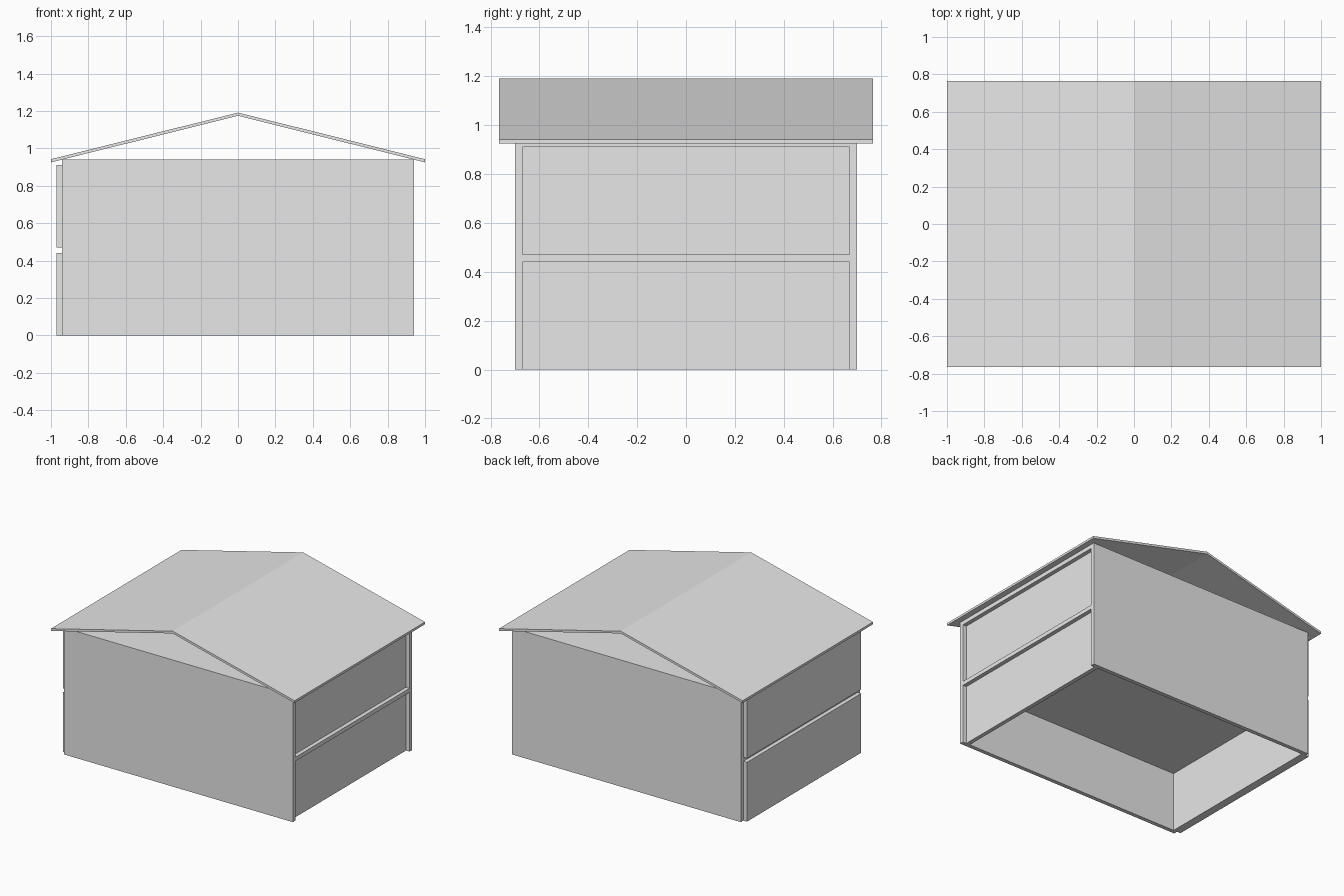
import bpy
import bmesh

cube = bpy.data.objects.get("Cube")
if cube:
    bpy.data.objects.remove(cube, do_unlink=True)

grey = bpy.data.materials.new("light_grey")
grey.use_nodes = True
colour = (0.8, 0.8, 0.8, 1)
grey.diffuse_color = colour
grey.node_tree.nodes["Principled BSDF"].inputs["Base Color"].default_value = colour

HALF_X, HALF_Y = 0.94, 0.70   # outer size of the walls
T = 0.03                      # board thickness
INNER_Y = HALF_Y - T


def extrude_profile(name, profile, y0, y1):
    """Closed solid from an (x, z) outline swept along y."""
    bm = bmesh.new()
    face = bm.faces.new([bm.verts.new((x, y0, z)) for x, z in profile])
    swept = bmesh.ops.extrude_face_region(bm, geom=[face])
    verts = [v for v in swept["geom"] if isinstance(v, bmesh.types.BMVert)]
    bmesh.ops.translate(bm, verts=verts, vec=(0, y1 - y0, 0))
    bmesh.ops.recalc_face_normals(bm, faces=bm.faces)
    mesh = bpy.data.meshes.new(name)
    bm.to_mesh(mesh)
    bm.free()
    mesh.materials.append(grey)
    obj = bpy.data.objects.new(name, mesh)
    bpy.context.collection.objects.link(obj)
    return obj


def board(name, x, y, z):
    return extrude_profile(
        name, [(x[0], z[0]), (x[1], z[0]), (x[1], z[1]), (x[0], z[1])], *y)


# Long walls, open at the gables
board("front_wall", (-HALF_X, HALF_X), (-HALF_Y, -INNER_Y), (0, 0.94))
board("back_wall", (-HALF_X, HALF_X), (INNER_Y, HALF_Y), (0, 0.94))

# Floor slab between the storeys and attic slab, fitted between the walls
board("middle_floor", (-HALF_X, HALF_X), (-INNER_Y, INNER_Y), (0.44, 0.47))
board("attic_floor", (-HALF_X, HALF_X), (-INNER_Y, INNER_Y), (0.91, 0.94))

# End panels per storey: recessed on the left, standing proud on the right
for storey, z in (("lower", (0, 0.44)), ("upper", (0.47, 0.91))):
    board(storey + "_left_panel", (HALF_X - 2 * T, HALF_X - T), (-INNER_Y, INNER_Y), z)
    board(storey + "_right_panel", (-HALF_X - T, -HALF_X + T), (-INNER_Y, INNER_Y), z)

# Thin pitched roof with overhanging eaves
extrude_profile("roof", [(-1, 0.925), (0, 1.174), (1, 0.925),
                         (1, 0.942), (0, 1.191), (-1, 0.942)], -0.765, 0.765)
